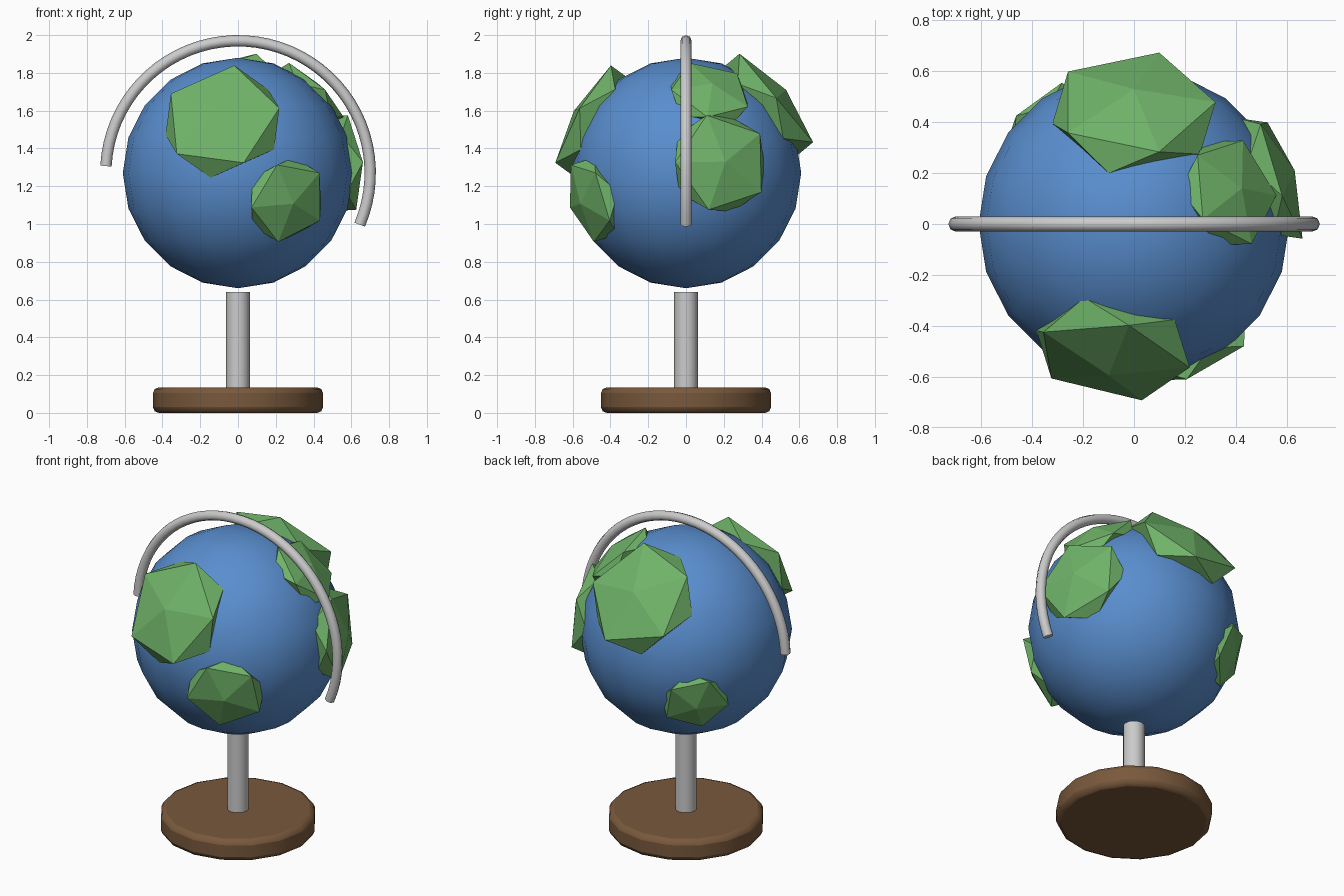
import bpy, math
from mathutils import Vector

if "Cube" in bpy.data.objects:
    bpy.data.objects.remove(bpy.data.objects["Cube"])

CENTRE = Vector((0, 0, 1.27))
RADIUS = 0.61


def material(name, rgb):
    m = bpy.data.materials.new(name)
    m.diffuse_color = (*rgb, 1)
    m.use_nodes = True
    m.node_tree.nodes["Principled BSDF"].inputs["Base Color"].default_value = m.diffuse_color
    return m


def finish(name, mat=None, smooth=None):
    ob = bpy.context.object
    ob.name = name
    if mat:
        ob.data.materials.append(mat)
    if smooth:
        bpy.ops.object.shade_smooth_by_angle(angle=math.radians(smooth))
    return ob


wood = material("wood", (0.19, 0.10, 0.045))
ocean = material("ocean", (0.10, 0.27, 0.62))
land = material("land", (0.16, 0.45, 0.14))

# Round wooden foot with softened rims
bpy.ops.mesh.primitive_cylinder_add(vertices=16, radius=0.45, depth=0.135, location=(0, 0, 0.0675))
base = finish("base", wood)
bevel = base.modifiers.new("rim", 'BEVEL')
bevel.width = 0.03
bevel.segments = 2
bevel.limit_method = 'ANGLE'
bevel.angle_limit = math.radians(40)
bpy.ops.object.shade_smooth_by_angle(angle=math.radians(30))

# Metal post
bpy.ops.mesh.primitive_cylinder_add(vertices=16, radius=0.0625, depth=0.54, location=(0, 0, 0.37))
finish("post", None, 30)

# Ocean ball
bpy.ops.mesh.primitive_uv_sphere_add(segments=20, ring_count=10, radius=RADIUS, location=CENTRE)
finish("globe", ocean, 60)

# Flattened faceted land masses: outward direction and in-plane size
continents = {
    "front_continent": ((-0.145, -0.865, 0.48), 0.35),
    "front_right_continent": ((0.45, -0.86, -0.25), 0.25),
    "right_continent": ((0.945, 0.315, 0.09), 0.295),
    "upper_right_continent": ((0.65, 0.215, 0.726), 0.245),
    "back_continent": ((0.0, 0.77, 0.64), 0.358),
    "back_left_continent": ((-0.61, 0.71, -0.355), 0.215),
}
for name, (direction, size) in continents.items():
    d = Vector(direction).normalized()
    bpy.ops.mesh.primitive_ico_sphere_add(subdivisions=1, radius=1, location=CENTRE + d * 0.567)
    ob = finish(name, land)
    ob.rotation_mode = 'QUATERNION'
    ob.rotation_quaternion = Vector((0, 0, 1)).rotation_difference(d)
    ob.scale = (size, size, size * 0.34)

# Metal meridian arc over the ball
curve = bpy.data.curves.new("meridian_arc", 'CURVE')
curve.dimensions = '3D'
curve.bevel_depth = 0.03
curve.bevel_resolution = 2
curve.use_fill_caps = True
spline = curve.splines.new('POLY')
STEPS = 40
spline.points.add(STEPS)
for i, p in enumerate(spline.points):
    a = math.radians(-23 + 200 * i / STEPS)
    p.co = (0.7 * math.cos(a), 0, CENTRE.z + 0.7 * math.sin(a), 1)
arc = bpy.data.objects.new("meridian_arc", curve)
bpy.context.collection.objects.link(arc)
bpy.ops.object.select_all(action='DESELECT')
arc.select_set(True)
bpy.context.view_layer.objects.active = arc
bpy.ops.object.convert(target='MESH')
finish("meridian_arc", None, 50)
